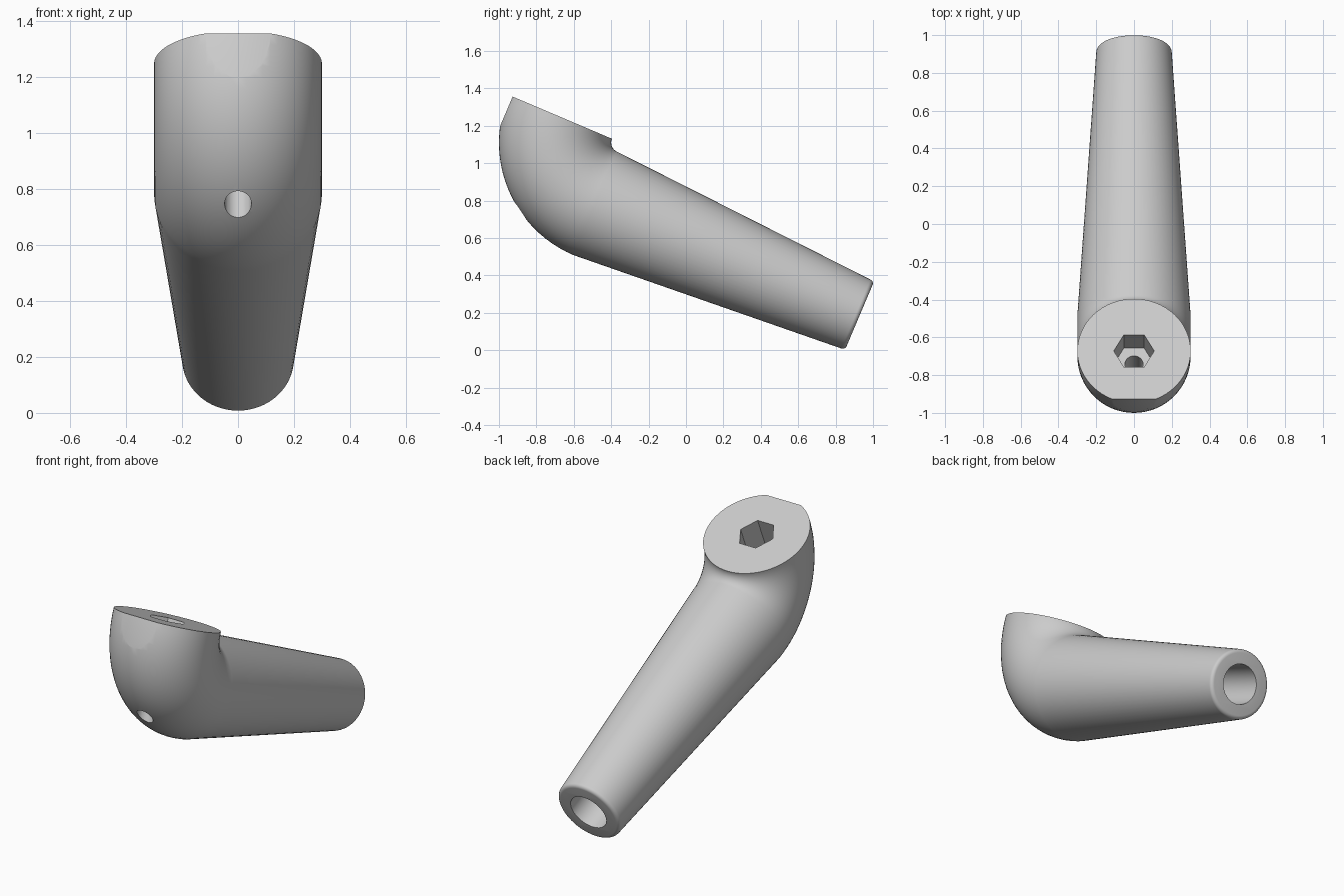
import bpy
import bmesh
from math import sin, cos, pi, radians
from mathutils import Matrix, Vector

default = bpy.data.objects.get("Cube")
if default:
    bpy.data.objects.remove(default, do_unlink=True)

BEND = 0.353      # bend radius of the elbow centre line
RADIUS = 0.3      # radius of the elbow
TIP = 0.2         # radius of the narrow arm end
LENGTH = 1.535    # arm length
ROUND = 0.022     # rounding of the arm end
SIDES = 64

# The elbow is built around its bend centre, then tilted as a whole
PLACE = Matrix.Translation((0, -0.347, 1.11)) @ Matrix.Rotation(radians(-23), 4, "X")

grey = bpy.data.materials.new("light_grey")
grey.use_nodes = True
colour = (0.6, 0.6, 0.6, 1)
grey.diffuse_color = colour
grey.node_tree.nodes["Principled BSDF"].inputs["Base Color"].default_value = colour


def make_object(name, bm):
    bmesh.ops.recalc_face_normals(bm, faces=bm.faces)
    bm.transform(PLACE)
    mesh = bpy.data.meshes.new(name)
    bm.to_mesh(mesh)
    bm.free()
    mesh.materials.append(grey)
    obj = bpy.data.objects.new(name, mesh)
    bpy.context.collection.objects.link(obj)
    return obj


def cut(target, bm):
    cutter = make_object("cutter", bm)
    cutter.hide_render = True
    mod = target.modifiers.new("cut", "BOOLEAN")
    mod.operation = "DIFFERENCE"
    mod.solver = "EXACT"
    mod.object = cutter
    bpy.context.view_layer.objects.active = target
    bpy.ops.object.modifier_apply(modifier=mod.name)
    bpy.data.objects.remove(cutter, do_unlink=True)


def rod(radius, start, end, sides):
    """Closed prism between two points in the tilted frame."""
    start, end = Vector(start), Vector(end)
    turn = (end - start).to_track_quat("Z", "Y").to_matrix().to_4x4()
    bm = bmesh.new()
    bmesh.ops.create_cone(bm, cap_ends=True, segments=sides, radius1=radius,
                          radius2=radius, depth=(end - start).length,
                          matrix=Matrix.Translation((start + end) / 2) @ turn)
    return bm


# Path stations: centre y, centre z, outward tilt of the ring, radius
stations = []
for i in range(25):
    t = i / 24 * pi / 2
    stations.append((-BEND * cos(t), -BEND * sin(t), t, RADIUS))
for i in range(6):
    t = i / 5 * pi / 2
    stations.append((LENGTH - ROUND + ROUND * sin(t), -BEND, pi / 2,
                     TIP - ROUND + ROUND * cos(t)))

# Bent grip body: quarter-turn elbow flowing into a tapered arm
bm = bmesh.new()
rings = []
for y, z, t, r in stations:
    ring = []
    for k in range(SIDES):
        a = 2 * pi * k / SIDES
        ring.append(bm.verts.new((r * cos(a), y + r * sin(a) * cos(t),
                                  z + r * sin(a) * sin(t))))
    rings.append(ring)
for first, second in zip(rings, rings[1:]):
    for k in range(SIDES):
        n = (k + 1) % SIDES
        bm.faces.new((first[k], first[n], second[n], second[k]))
bm.faces.new(rings[0])
bm.faces.new(rings[-1])
body = make_object("elbow_arm", bm)

# Flat on the front of the elbow
bm = bmesh.new()
bmesh.ops.create_cube(bm, size=1, matrix=Matrix.Translation((0, -1.13, 0)))
cut(body, bm)

# Hexagonal socket, with the screw hole running through its floor
socket = rod(0.107, (0, -BEND, -0.18), (0, -BEND, 0.1), 6)
bmesh.ops.rotate(socket, cent=(0, -BEND, 0), verts=socket.verts,
                 matrix=Matrix.Rotation(
                     0 if max(v.co.x for v in socket.verts) > 0.1 else pi / 6, 3, "Z"))
cut(body, socket)
cut(body, rod(0.048, (0, -BEND, -0.8), (0, -BEND, -0.1), 32))

# Round bore in the narrow end
cut(body, rod(0.115, (0, LENGTH - 0.6, -BEND), (0, LENGTH + 0.1, -BEND), 32))

bpy.ops.object.select_all(action="DESELECT")
body.select_set(True)
bpy.context.view_layer.objects.active = body
bpy.ops.object.shade_smooth_by_angle(angle=radians(30))
